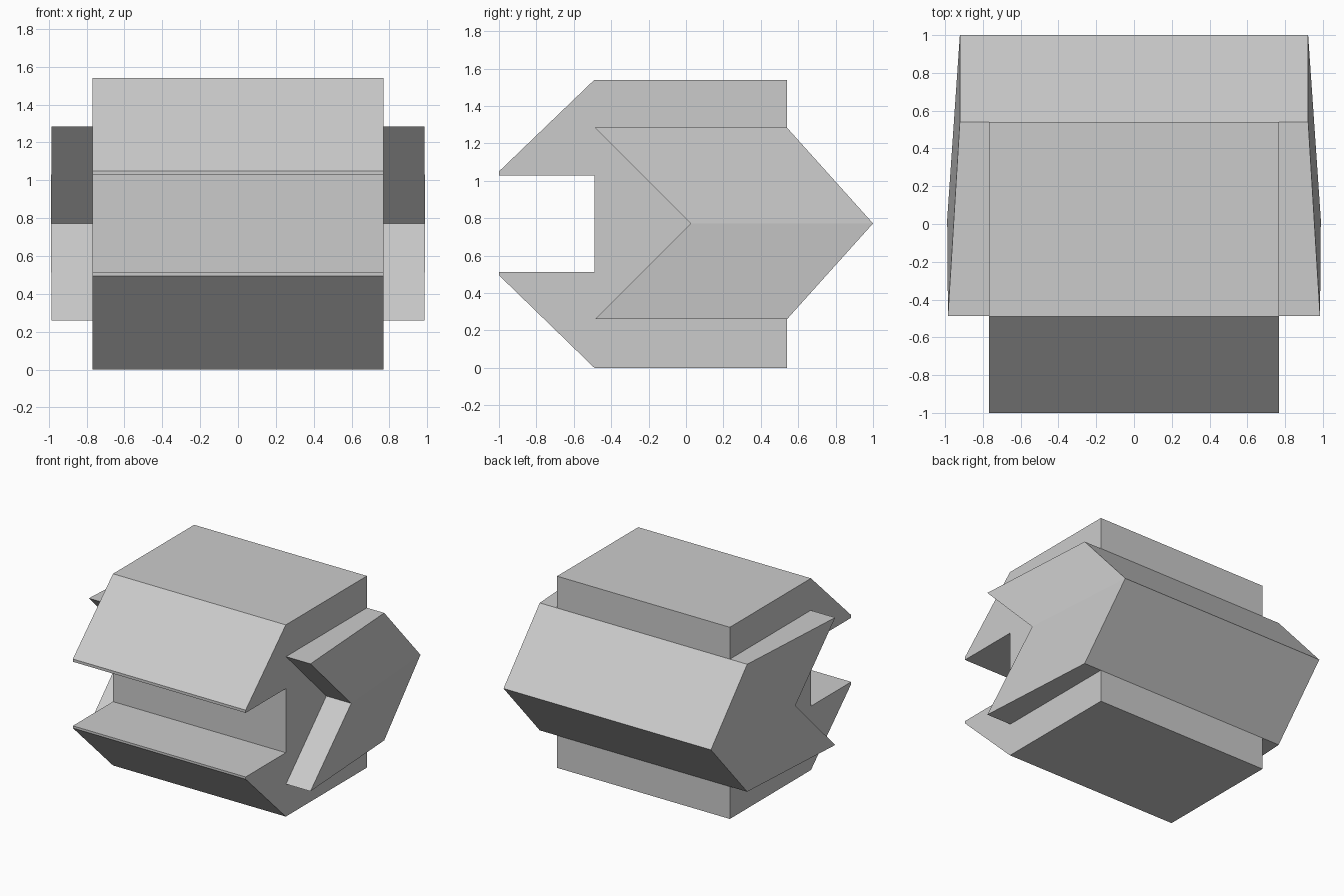
import bpy

if "Cube" in bpy.data.objects:
    bpy.data.objects.remove(bpy.data.objects["Cube"])


def prism(name, profile):
    """Join a left and right copy of a profile of (half width, y, z) points."""
    n = len(profile)
    verts = [(s * x, y, z) for s in (1, -1) for x, y, z in profile]
    return verts, [(i, i + n, (i + 1) % n + n, (i + 1) % n) for i in range(n)]


def build(name, profile, caps):
    n = len(profile)
    verts, faces = prism(name, profile)
    for cap in caps:
        faces.append(tuple(cap))
        faces.append(tuple(i + n for i in reversed(cap)))
    mesh = bpy.data.meshes.new(name)
    mesh.from_pydata(verts, [], faces)
    mesh.validate()
    obj = bpy.data.objects.new(name, mesh)
    bpy.context.collection.objects.link(obj)
    return obj


# Slotted central body, constant width
core = [(-0.49, 0), (0.54, 0), (0.54, 1.54), (-0.49, 1.54), (-1, 1.05),
        (-1, 1.028), (-0.49, 1.028), (-0.49, 0.513), (-1, 0.513), (-1, 0.495)]
build("slotted_body", [(0.768, y, z) for y, z in core], [range(len(core))])

# Arrow-shaped cross block, tapering slightly towards the back,
# each side creased along its middle
arrow = [(0.985, -0.487, 0.26), (0.922, 0.54, 0.26), (0.922, 1, 0.772),
         (0.922, 0.54, 1.284), (0.985, -0.487, 1.284), (0.989, 0.025, 0.772)]
build("arrow_block", arrow, [(0, 1, 2, 5), (5, 2, 3, 4)])
